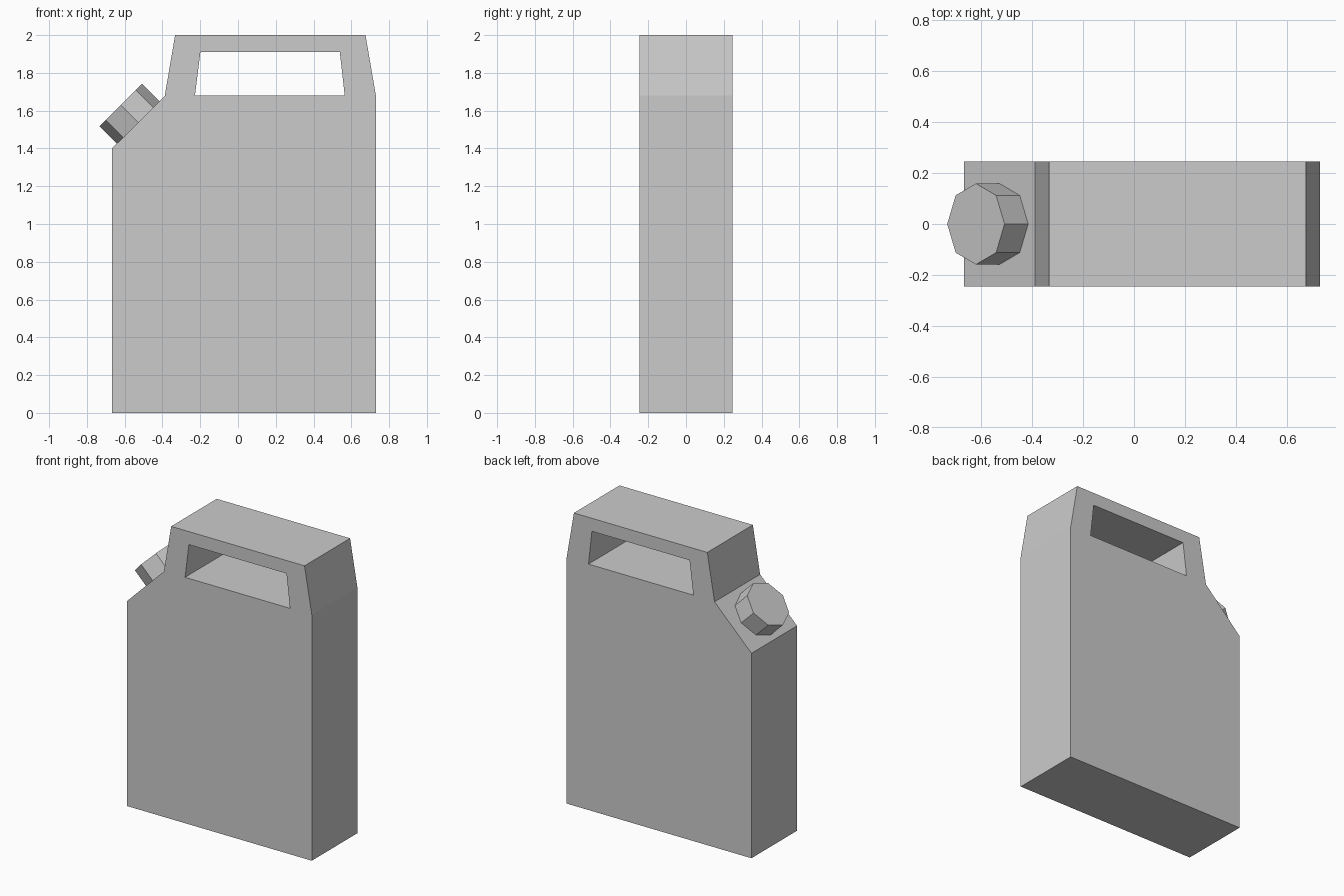
import bpy, bmesh
from mathutils import Vector

if "Cube" in bpy.data.objects:
    bpy.data.objects.remove(bpy.data.objects["Cube"])

HALF_DEPTH = 0.246


def prism(name, profile, half):
    """Extrude an (x, z) outline symmetrically along y."""
    bm = bmesh.new()
    face = bm.faces.new([bm.verts.new((x, -half, z)) for x, z in profile])
    ext = bmesh.ops.extrude_face_region(bm, geom=[face], use_keep_orig=True)
    moved = [g for g in ext["geom"] if isinstance(g, bmesh.types.BMVert)]
    bmesh.ops.translate(bm, verts=moved, vec=(0, 2 * half, 0))
    bmesh.ops.recalc_face_normals(bm, faces=bm.faces)
    mesh = bpy.data.meshes.new(name)
    bm.to_mesh(mesh)
    bm.free()
    obj = bpy.data.objects.new(name, mesh)
    bpy.context.collection.objects.link(obj)
    return obj


# Can body with sloped spout shoulder and tapered handle block
body = prism("can_body", [
    (-0.667, 0), (0.73, 0), (0.73, 1.68), (0.675, 2.0),
    (-0.333, 2.0), (-0.388, 1.677), (-0.667, 1.40)], HALF_DEPTH)

# Grip opening cut through the handle
cutter = prism("grip_cutter", [
    (-0.228, 1.68), (0.565, 1.68), (0.539, 1.911), (-0.199, 1.911)], HALF_DEPTH + 0.2)
cutter.hide_render = True
cut = body.modifiers.new("grip_opening", 'BOOLEAN')
cut.operation = 'DIFFERENCE'
cut.solver = 'EXACT'
cut.object = cutter
bpy.context.view_layer.objects.active = body
bpy.ops.object.modifier_apply(modifier=cut.name)
bpy.data.objects.remove(cutter)

# Octagonal cap standing square on the slope
axis = Vector((-1, 0, 1)).normalized()
outer = Vector((-0.621, 0, 1.63))
length = 0.136
bpy.ops.mesh.primitive_cylinder_add(
    vertices=8, radius=0.159, depth=length,
    location=outer - axis * length / 2,
    rotation=Vector((0, 0, 1)).rotation_difference(axis).to_euler())
bpy.context.object.name = "cap"
